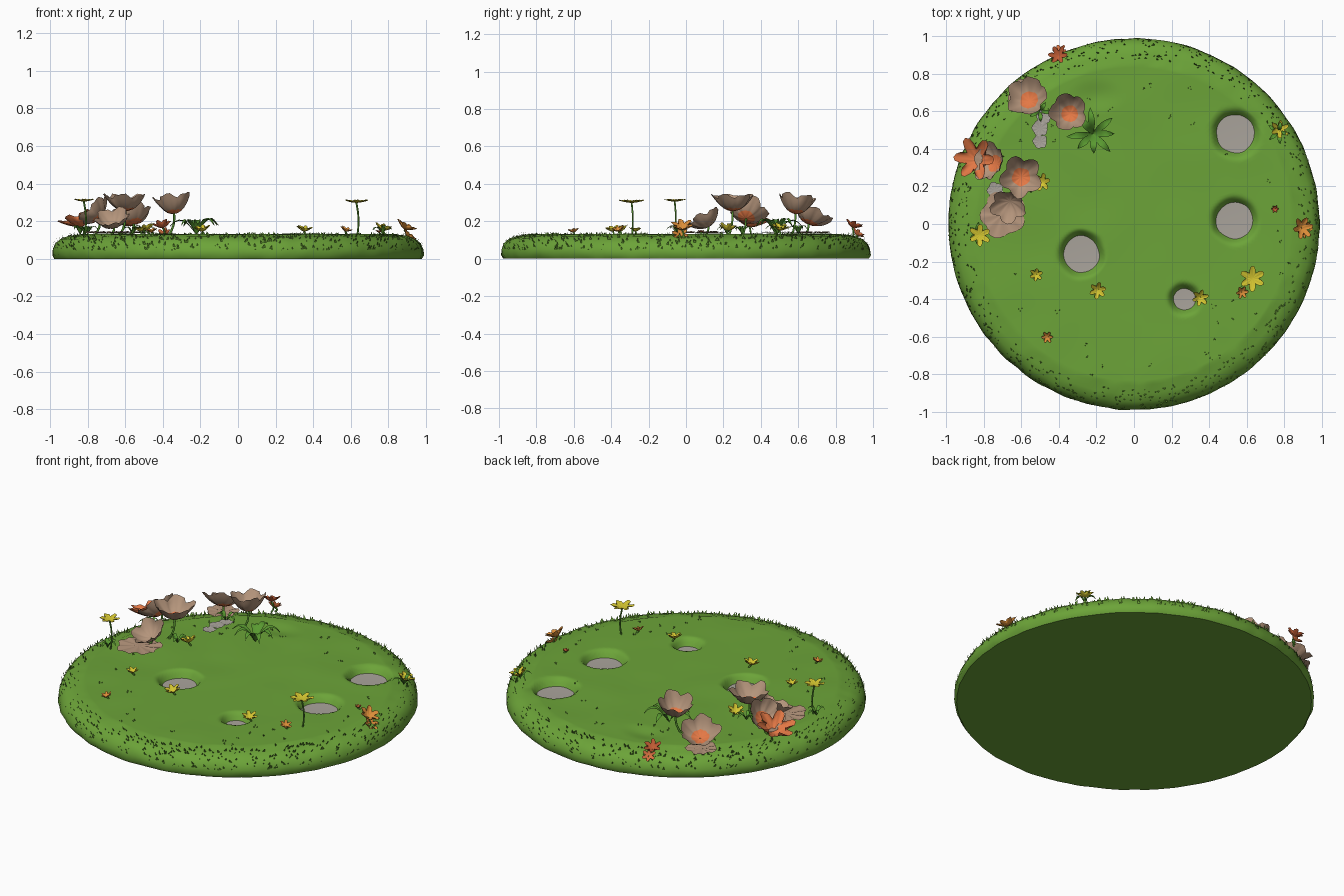
import bpy, math, random
from mathutils import Vector, noise

if "Cube" in bpy.data.objects:
    bpy.data.objects.remove(bpy.data.objects["Cube"])

random.seed(4)
TAU = 2 * math.pi


def material(name, rgb):
    m = bpy.data.materials.new(name)
    m.diffuse_color = (*rgb, 1)
    m.use_nodes = True
    m.node_tree.nodes["Principled BSDF"].inputs["Base Color"].default_value = m.diffuse_color
    return m


GRASS = material("grass green", (0.15, 0.37, 0.04))
LEAF = material("leaf green", (0.10, 0.32, 0.03))
STONE = material("stone grey", (0.40, 0.37, 0.33))
TAN = material("petal tan", (0.46, 0.30, 0.20))
CORAL = material("coral orange", (0.78, 0.19, 0.06))
YELLOW = material("petal yellow", (0.66, 0.56, 0.03))
AMBER = material("amber orange", (0.72, 0.27, 0.04))
RUST = material("rust red", (0.55, 0.11, 0.035))


def make(name, verts, faces, mats, index=None, smooth=True):
    me = bpy.data.meshes.new(name)
    me.from_pydata([tuple(v) for v in verts], [], faces)
    for m in mats:
        me.materials.append(m)
    for p in me.polygons:
        p.use_smooth = smooth
        if index:
            p.material_index = index[p.index]
    ob = bpy.data.objects.new(name, me)
    bpy.context.collection.objects.link(ob)
    return ob


# ---- ground mound with sunken hollows ----
PITS = [(0.54, 0.48, 0.105), (0.535, 0.02, 0.1), (-0.28, -0.16, 0.1), (0.27, -0.40, 0.062)]
RIM = [(0.975, 0), (0.988, 0.02), (0.985, 0.05), (0.972, 0.08), (0.945, 0.105), (0.905, 0.12), (0.86, 0.127)]


def smoothstep(t):
    t = min(1, max(0, t))
    return t * t * (3 - 2 * t)


def ground(x, y):
    z = 0.131 + 0.005 * noise.noise(Vector((x * 4, y * 4, 1)))
    for px, py, r in PITS:
        d = math.hypot(x - px, y - py) + 0.006 * noise.noise(Vector((x * 12, y * 12, 5)))
        z -= 0.075 * smoothstep((r + 0.035 - d) / 0.07)
    d = math.hypot((x + 0.2) / 1.6, y - 0.68)
    return z - 0.012 * smoothstep((0.1 - d) / 0.1)


SEG = 220
profile = RIM + [(0.86 - 0.014 * i, None) for i in range(1, 61)]
verts, faces = [], []
for r, z in profile:
    for s in range(SEG):
        a = s / SEG * TAU
        x, y = r * math.cos(a), r * math.sin(a)
        if z is None:
            h = ground(x, y)
        else:
            k = 1 + 0.006 * noise.noise(Vector((x * 12, y * 12, z * 20)))
            x, y, h = x * k, y * k, z + (0.006 * noise.noise(Vector((x * 14, y * 14, 3))) if z > 0 else 0)
        verts.append((x, y, h))
for i in range(len(profile) - 1):
    for s in range(SEG):
        t = (s + 1) % SEG
        faces.append((i * SEG + s, i * SEG + t, (i + 1) * SEG + t, (i + 1) * SEG + s))
last = (len(profile) - 1) * SEG
verts.append((0, 0, ground(0, 0)))
faces += [(last + s, last + (s + 1) % SEG, len(verts) - 1) for s in range(SEG)]
faces.append(tuple(reversed(range(SEG))))
make("grass_mound", verts, faces, [GRASS])
mound = bpy.context.collection.objects[0]
bpy.context.view_layer.objects.active = mound
mound.select_set(True)
bpy.ops.object.shade_smooth_by_angle(angle=math.radians(50))

# ---- stone floors of the hollows ----
for px, py, r in PITS:
    n = 32
    v = [(px + (r + 0.02) * math.cos(i / n * TAU), py + (r + 0.02) * math.sin(i / n * TAU), 0.09) for i in range(n)]
    make("hollow_floor", v + [(px, py, 0.085)], [(i, (i + 1) % n, n) for i in range(n)], [STONE])

# ---- grass blades around the rim and in a few tufts ----
verts, faces = [], []


def blade(x, y, z, a, size):
    out = Vector((math.cos(a), math.sin(a), 0))
    side = Vector((-out.y, out.x, 0)) * size * 0.35
    p = Vector((x, y, z))
    tip = p + Vector((0, 0, size)) + out * size * 0.4 + side * random.uniform(-1.5, 1.5)
    n = len(verts)
    verts.extend([p - side, p + side, tip])
    faces.append((n, n + 1, n + 2))


for _ in range(800):
    a, k = random.uniform(0, TAU), random.uniform(1.6, 5.6)
    (r0, z0), (r1, z1) = RIM[int(k)], RIM[int(k) + 1]
    f = k - int(k)
    r = r0 + (r1 - r0) * f - 0.004
    blade(r * math.cos(a), r * math.sin(a), z0 + (z1 - z0) * f - 0.003, a, random.uniform(0.012, 0.027))
for _ in range(45):
    a, r = random.uniform(0, TAU), random.uniform(0.6, 0.85)
    x, y = r * math.cos(a), r * math.sin(a)
    for _ in range(3):
        blade(x + random.uniform(-.01, .01), y + random.uniform(-.01, .01), ground(x, y) - 0.004,
              random.uniform(0, TAU), 0.014)
make("grass_blades", verts, faces, [GRASS], smooth=False)


# ---- plant parts ----
def bloom(name, pos, axis, radius, depth, petals, mats, heart=0.0, notch=0.3, turn=0.0, curl=2.0):
    """Cupped, notched sheet; faces inside the heart fraction take the second colour."""
    q = Vector((0, 0, 1)).rotation_difference(Vector(axis).normalized())
    n, rings = petals * 6, 7
    v, f, idx = [Vector(pos)], [], []
    for i in range(1, rings + 1):
        t = i / rings
        for s in range(n):
            a = s / n * TAU + turn
            lobe = abs(math.sin(petals * (a - turn) / 2))
            r = radius * t * (1 - notch * t * t * (1 - lobe))
            r *= 1 + 0.12 * noise.noise(Vector((math.cos(a) * 2, math.sin(a) * 2, pos[0] * 9)))
            h = depth * t ** curl * (0.75 + 0.25 * lobe) + 0.05 * radius * t * math.sin(s * 2.1)
            v.append(Vector(pos) + q @ Vector((r * math.cos(a), r * math.sin(a), h)))
    for s in range(n):
        f.append((0, 1 + s, 1 + (s + 1) % n))
        idx.append(1 if heart else 0)
    for i in range(rings - 1):
        for s in range(n):
            a, b = 1 + i * n + s, 1 + i * n + (s + 1) % n
            f.append((a, a + n, b + n, b))
            idx.append(1 if (i + 2) / rings <= heart else 0)
    return make(name, v, f, mats, idx)


def stem(base, top, r=0.006):
    cu = bpy.data.curves.new("stem", 'CURVE')
    cu.dimensions, cu.bevel_depth, cu.bevel_resolution = '3D', r, 1
    sp = cu.splines.new('POLY')
    sp.points.add(4)
    b, t = Vector(base), Vector(top)
    for i, p in enumerate(sp.points):
        k = i / 4
        c = b.lerp(t, k) + Vector((0.012, 0.006, 0)) * math.sin(k * math.pi)
        p.co = (*c, 1)
    cu.materials.append(LEAF)
    bpy.context.collection.objects.link(bpy.data.objects.new("stem", cu))


def leaves(name, x, y, count, length, height, width, mat=LEAF):
    v, f = [], []
    for k in range(count):
        a = (k + random.uniform(-.2, .2)) / count * TAU
        d, s = Vector((math.cos(a), math.sin(a), 0)), Vector((-math.sin(a), math.cos(a), 0))
        L, H, m, b = length * random.uniform(.8, 1.1), height * random.uniform(.8, 1), 6, len(v)
        for i in range(m + 1):
            t = i / m
            c = Vector((x, y, 0.13)) + d * L * t + Vector((0, 0, H * math.sin(t * 2.5)))
            w = s * width * (0.12 + math.sin(t * math.pi) * 0.9) * (0 if i == m else 1)
            v += [c - w, c - Vector((0, 0, width * .3)), c + w]
        for i in range(m):
            o = b + i * 3
            f += [(o, o + 1, o + 4, o + 3), (o + 1, o + 2, o + 5, o + 4)]
    make(name, v, f, [mat])


# ---- large cupped blossoms: position, facing, radius, depth ----
BIG = [((-0.34, 0.585, 0.24), (-0.12, 0.12, 1), 0.105, 0.10),
       ((-0.555, 0.655, 0.185), (-0.25, 0.4, 1), 0.115, 0.075),
       ((-0.60, 0.25, 0.255), (0, 0, 1), 0.115, 0.09),
       ((-0.735, 0.32, 0.215), (-0.8, 0.25, 0.8), 0.11, 0.07),
       ((-0.66, 0.12, 0.17), (-0.2, -0.5, 1), 0.10, 0.07)]
for i, (p, ax, r, d) in enumerate(BIG):
    bloom("large_blossom", p, ax, r, d, 5, [TAN, CORAL], heart=0.45 if i < 4 else 0, notch=0.22, turn=i * 0.7)
    stem((p[0] - 0.03, p[1] - 0.02, 0.12), p)

# ---- fallen petals on the ground ----
for x, y, r, m in [(-0.70, 0.05, 0.125, TAN), (-0.58, 0.68, 0.09, TAN), (-0.50, 0.44, 0.04, STONE),
                   (-0.50, 0.51, 0.045, STONE), (-0.48, 0.57, 0.04, STONE), (-0.74, 0.18, 0.045, STONE)]:
    bloom("fallen_petal", (x, y, 0.14), (0, 0, 1), r, 0.003, 5, [m], notch=0.15)

# ---- small flat flowers: x, y, z, radius, colour, tilt ----
SMALL = [(0.63, -0.29, 0.298, 0.07, YELLOW, 0), (-0.82, -0.06, 0.305, 0.06, YELLOW, 0),
         (0.77, 0.50, 0.15, 0.05, YELLOW, 0.3), (-0.52, -0.27, 0.145, 0.036, YELLOW, 0),
         (-0.19, -0.35, 0.145, 0.048, YELLOW, 0.2), (0.35, -0.39, 0.145, 0.045, YELLOW, 0.2),
         (-0.485, 0.22, 0.15, 0.05, YELLOW, 0.3), (0.885, -0.02, 0.155, 0.06, AMBER, 0.5),
         (0.90, -0.03, 0.115, 0.045, AMBER, 0.9), (0.57, -0.36, 0.145, 0.035, AMBER, 0.4),
         (-0.46, -0.60, 0.14, 0.032, AMBER, 0.2), (0.75, 0.08, 0.14, 0.02, RUST, 0),
         (-0.40, 0.89, 0.165, 0.052, RUST, 0.4), (-0.83, 0.34, 0.17, 0.115, CORAL, 0.35),
         (-0.39, 0.91, 0.125, 0.04, CORAL, 0.9)]
for i, (x, y, z, r, m, tilt) in enumerate(SMALL):
    d = Vector((x, y, 0)).normalized() * tilt
    bloom("small_flower", (x, y, z), (d.x, d.y, 1), r, r * (0.22 if z > 0.25 else 0.6), 6, [m],
          notch=0.55, turn=i, curl=1.3)
    stem((x, y, 0.10), (x, y, z), 0.005)

# ---- leafy plants ----
leaves("leafy_plant", -0.22, 0.48, 8, 0.13, 0.09, 0.018)
for x, y in [(-0.84, -0.05), (-0.56, 0.22), (-0.80, 0.30), (0.77, 0.49), (-0.50, 0.60)]:
    leaves("leaf_tuft", x, y, 5, 0.06, 0.05, 0.011)
